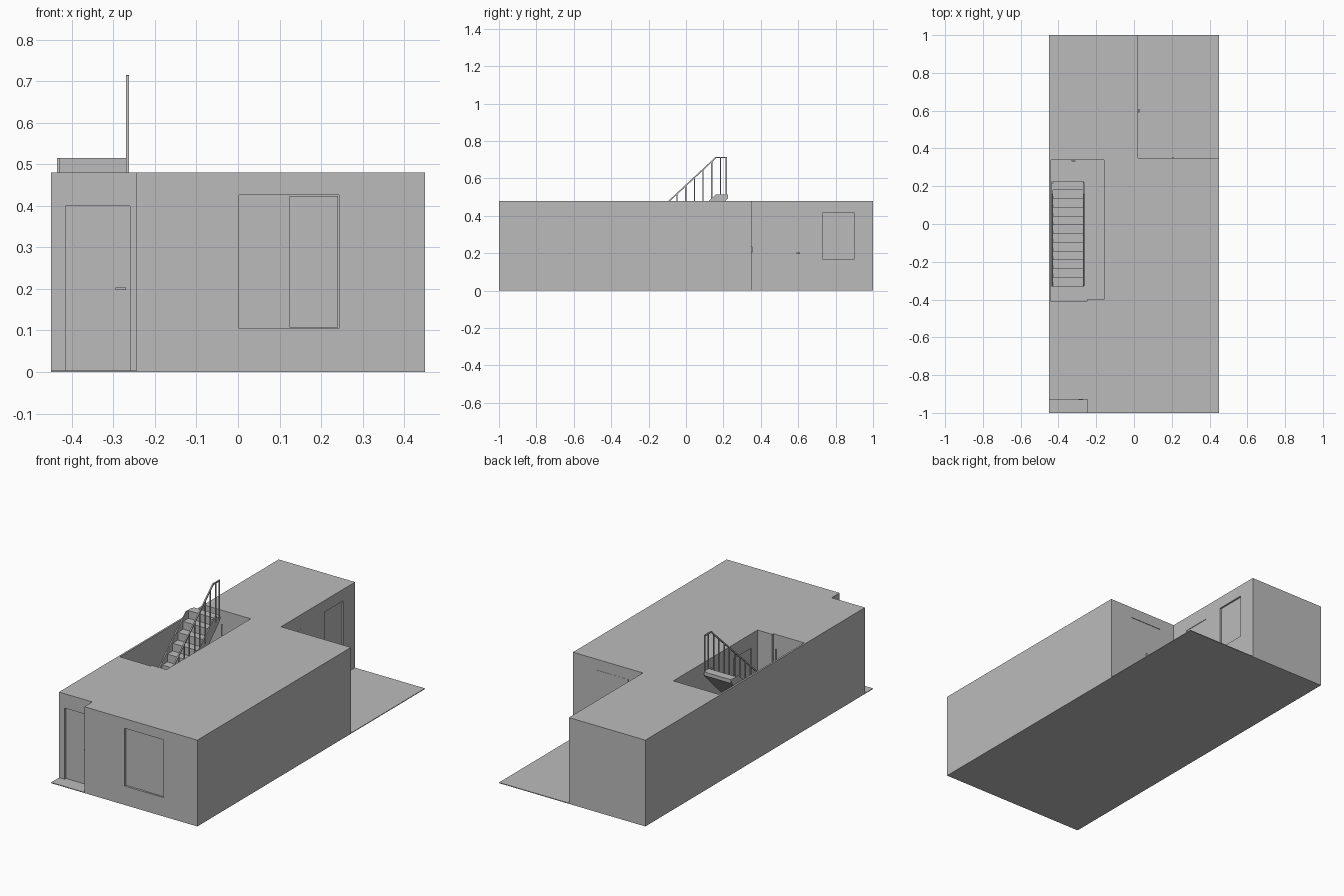
import bpy
import bmesh
from mathutils import Vector

if "Cube" in bpy.data.objects:
    bpy.data.objects.remove(bpy.data.objects["Cube"], do_unlink=True)

TOP, FLOOR = 0.48, 0.004

plaster = bpy.data.materials.new("plain_grey")
plaster.use_nodes = True
grey = (0.5, 0.5, 0.5, 1)
plaster.diffuse_color = grey
plaster.node_tree.nodes["Principled BSDF"].inputs["Base Color"].default_value = grey


def add_object(name, bm):
    bmesh.ops.recalc_face_normals(bm, faces=bm.faces)
    mesh = bpy.data.meshes.new(name)
    bm.to_mesh(mesh)
    bm.free()
    mesh.materials.append(plaster)
    ob = bpy.data.objects.new(name, mesh)
    bpy.context.scene.collection.objects.link(ob)
    return ob


def prism(name, points, shift):
    """Extrude a closed outline of 3D points along a vector."""
    bm = bmesh.new()
    face = bm.faces.new([bm.verts.new(p) for p in points])
    new = bmesh.ops.extrude_face_region(bm, geom=[face])["geom"]
    verts = [g for g in new if isinstance(g, bmesh.types.BMVert)]
    bmesh.ops.translate(bm, verts=verts, vec=shift)
    return add_object(name, bm)


def box(name, x, y, z):
    outline = [(x[0], y[0], z[0]), (x[1], y[0], z[0]), (x[1], y[1], z[0]), (x[0], y[1], z[0])]
    return prism(name, outline, (0, 0, z[1] - z[0]))


def bar(name, a, b, w=0.007):
    """Square bar between two points lying in a plane of constant x."""
    a, b = Vector(a), Vector(b)
    side = Vector((w / 2, 0, 0))
    other = (b - a).normalized().cross(Vector((1, 0, 0))) * w / 2
    return prism(name, [a + side + other, a - side + other, a - side - other, a + side - other], b - a)


def cut(target, x, y, z):
    cutter = box("cutter", x, y, z)
    cutter.hide_render = True
    mod = target.modifiers.new("cut", "BOOLEAN")
    mod.operation, mod.solver, mod.object = "DIFFERENCE", "EXACT", cutter
    bpy.context.view_layer.objects.active = target
    bpy.ops.object.modifier_apply(modifier=mod.name)
    bpy.data.objects.remove(cutter, do_unlink=True)


def on_wall(axis, plane, out, span, z, near, far):
    """Box ranges on a wall; near and far are distances outward from it."""
    depth = sorted((plane + out * near, plane + out * far))
    return (span, depth, z) if axis == "y" else (depth, span, z)


def opening(name, axis, plane, out, span, z, depth, leaves=1):
    """Recess a wall and fill it with slightly raised leaves."""
    cut(house, *on_wall(axis, plane, out, span, z, -depth, 0.01))
    width = (span[1] - span[0]) / leaves
    gap = 0.002
    for i in range(leaves):
        a = span[0] + i * width
        box(f"{name}_leaf_{i + 1}", *on_wall(
            axis, plane, out, (a + gap, a + width - gap), (z[0] + gap, z[1] - gap),
            -depth - 0.002, -depth * (0.75 - 0.25 * i)))


def handle(name, axis, plane, out, span, base=0.0):
    box(name, *on_wall(axis, plane, out, span, (0.197, 0.203), base + 0.004, base + 0.009))
    box(name + "_stem", *on_wall(axis, plane, out, (span[0], span[0] + 0.005),
                                 (0.197, 0.203), base - 0.004, base + 0.006))


# Ground slab and house body with an entrance notch and a rear terrace
box("ground_slab", (-0.45, 0.45), (-1, 1), (0, FLOOR))
footprint = [(-0.245, -1), (0.45, -1), (0.45, 0.35), (0.02, 0.35),
             (0.02, 1), (-0.45, 1), (-0.45, -0.93), (-0.245, -0.93)]
house = prism("house_body", [(x, y, 0) for x, y in footprint], (0, 0, TOP))

# Open stairwell with a shallow bay in its front wall
cut(house, (-0.44, -0.16), (-0.4, 0.34), (FLOOR, 0.6))
cut(house, (-0.44, -0.25), (-0.41, -0.39), (FLOOR, 0.6))

# Doors
opening("front_door", "y", -0.93, -1, (-0.415, -0.26), (FLOOR, 0.4), 0.012)
opening("terrace_door", "x", 0.02, 1, (0.455, 0.615), (FLOOR, 0.4), 0.003)
opening("hall_back_door", "y", 0.34, -1, (-0.34, -0.185), (FLOOR, 0.4), 0.006)
opening("hall_front_door", "y", -0.41, 1, (-0.42, -0.265), (FLOOR, 0.4), 0.006)
opening("hall_side_door", "x", -0.16, -1, (-0.345, -0.19), (FLOOR, 0.4), 0.006)
handle("front_door_handle", "y", -0.93, -1, (-0.295, -0.27), -0.008)
handle("terrace_door_handle", "x", 0.02, 1, (0.59, 0.61))
handle("hall_back_door_handle", "y", 0.34, -1, (-0.33, -0.31))
for h in (0.05, 0.2, 0.37):
    box("terrace_door_hinge", (0.015, 0.022), (0.453, 0.457), (h - 0.008, h + 0.008))

# Windows
opening("front_window", "y", -1, -1, (0.002, 0.243), (0.105, 0.426), 0.012, 2)
opening("terrace_side_window", "x", 0.02, 1, (0.73, 0.9), (0.17, 0.415), 0.01)
opening("terrace_rear_window", "y", 0.35, 1, (0.11, 0.31), (0.105, 0.42), 0.003, 2)
box("rear_window_handle", (0.205, 0.21), (0.347, 0.356), (0.205, 0.235))

# Stair flight: sawtooth steps over a sloping underside
STEPS, Y0, Y1, RISE = 12, -0.33, 0.225, 0.515
run, rise = (Y1 - Y0) / STEPS, RISE / STEPS
profile = [(Y0, FLOOR)]
for i in range(STEPS):
    profile += [(Y0 + i * run, (i + 1) * rise), (Y0 + (i + 1) * run, (i + 1) * rise)]
profile += [(Y1, RISE - 0.02), (Y0 + 0.06, FLOOR)]
prism("stair_flight", [(-0.43, y, z) for y, z in profile], (0.16, 0, 0))

# Side boards of the stair
board = [(Y0, FLOOR), (Y0, rise + 0.01), (0.16, RISE), (0.215, RISE),
         (Y1, RISE - 0.01), (Y1 - 0.01, RISE - 0.03), (Y0 + 0.06, FLOOR)]
for side, x in (("outer", -0.436), ("inner", -0.27)):
    prism(f"stair_board_{side}", [(x, y, z) for y, z in board], (0.006, 0, 0))

# Handrail and balusters
RX, SLOPE = -0.266, 0.93


def rail_z(y):
    return 0.712 + min(0, y - 0.16) * SLOPE


bar("handrail_slope", (RX, -0.325, rail_z(-0.325)), (RX, 0.16, rail_z(0.16)))
bar("handrail_top", (RX, 0.158, 0.712), (RX, 0.218, 0.712))
for i in range(STEPS):
    y = -0.325 + i * run
    bar(f"baluster_{i + 1}", (RX, y, (i + 0.5) * rise), (RX, y, rail_z(y)), 0.006)
bar("top_post", (RX, 0.215, RISE - 0.02), (RX, 0.215, 0.712))
